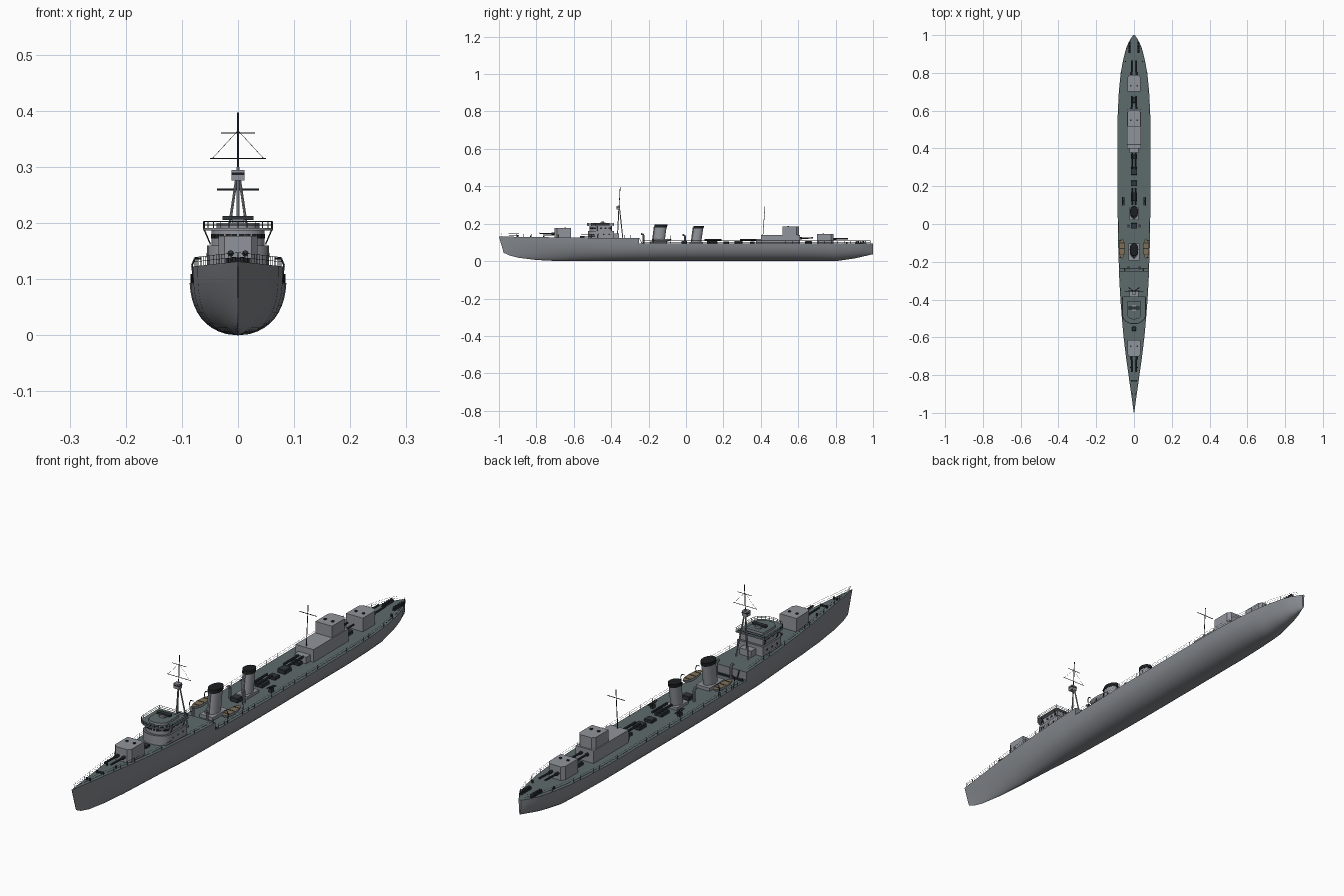
import bpy, bmesh, math
from mathutils import Vector, Matrix

if "Cube" in bpy.data.objects:
    bpy.data.objects.remove(bpy.data.objects["Cube"])

def material(name, r, g, b):
    m = bpy.data.materials.new(name)
    m.use_nodes = True
    m.diffuse_color = (r, g, b, 1)
    bsdf = next(n for n in m.node_tree.nodes if n.type == "BSDF_PRINCIPLED")
    bsdf.inputs["Base Color"].default_value = (r, g, b, 1)
    return m

HULL = material("hull grey", .23, .245, .265)
LIGHT = material("upperworks grey", .28, .295, .325)
DECK = material("deck green grey", .11, .145, .15)
DARK = material("dark fittings", .03, .037, .042)
BLACK = material("funnel black", .012, .013, .015)
WOOD = material("boat wood", .21, .16, .095)

def finish(name, bm, *mats):
    bmesh.ops.recalc_face_normals(bm, faces=bm.faces)
    me = bpy.data.meshes.new(name)
    bm.to_mesh(me)
    bm.free()
    for m in mats:
        me.materials.append(m)
    me.polygons.foreach_set("use_smooth", [True] * len(me.polygons))
    me.set_sharp_from_angle(angle=math.radians(35))
    ob = bpy.data.objects.new(name, me)
    bpy.context.collection.objects.link(ob)
    return ob

def box(name, mat, at, size, rot=0, bevel=0):
    """Box standing on its base point."""
    bm = bmesh.new()
    x, y, z = at
    m = Matrix.Translation((x, y, z + size[2] / 2)) @ Matrix.Rotation(rot, 4, "Z") @ Matrix.Diagonal((*size, 1))
    bmesh.ops.create_cube(bm, size=1, matrix=m)
    if bevel:
        bmesh.ops.bevel(bm, geom=bm.edges[:], offset=bevel, segments=1, affect="EDGES")
    return finish(name, bm, mat)

def tubes(name, mat, paths, r, sides=6):
    """Round bars along polylines, joined as one object."""
    bm = bmesh.new()
    for path in paths:
        for a, b in zip(path, path[1:]):
            a, b = Vector(a), Vector(b)
            d = b - a
            m = Matrix.Translation((a + b) / 2) @ d.to_track_quat("Z", "Y").to_matrix().to_4x4()
            bmesh.ops.create_cone(bm, cap_ends=True, segments=sides, radius1=r, radius2=r, depth=d.length, matrix=m)
    return finish(name, bm, mat)

def prism(name, mat, outline, z0, z1, roof=None):
    bm = bmesh.new()
    low = [bm.verts.new((x, y, z0)) for x, y in outline]
    high = [bm.verts.new((x, y, z1)) for x, y in outline]
    bm.faces.new(low)
    bm.faces.new(high).material_index = 1 if roof else 0
    for i in range(len(low)):
        j = (i + 1) % len(low)
        bm.faces.new((low[i], low[j], high[j], high[i]))
    return finish(name, bm, mat, *([roof] if roof else []))

def lerp(table, y):
    for (a, p), (b, q) in zip(table, table[1:]):
        if y <= b:
            return p + (q - p) * max(0, (y - a) / (b - a))
    return table[-1][1]

# Hull lines
BEAM = [(-.975, .001), (-.9, .013), (-.8, .029), (-.7, .043), (-.6, .055), (-.5, .064), (-.4, .072),
        (-.25, .080), (-.1, .085), (.05, .087), (.58, .087), (.7, .081), (.8, .071), (.88, .056),
        (.94, .039), (.98, .019), (1, .005)]
KEEL = [(-.975, .045), (-.95, .031), (-.9, .018), (-.8, .006), (-.68, 0), (.8, 0), (.9, .014), (1, .037)]
MAIN, BREAK = .093, -.25

def fore_z(y):
    return .123 + .009 * max(0, (BREAK - y) / .75) ** 1.5

def edge(y, z):
    """Point on the left side of the hull skin."""
    k = lerp(KEEL, y)
    t = min(1, max(0, (z - k) / (.125 - k)))
    full = min(1, max(0, (y + .975) / .6))
    f = (1 - (1 - t) ** (1.2 + 1.8 * full)) ** (.7 - .2 * full)
    rake = min(1, max(0, (-y - .8) / .175)) * .025 * (z - .045) / .086
    return Vector((lerp(BEAM, y) * f, y - rake, z))

def loft(name, ys, bottom, top, rows):
    bm = bmesh.new()
    rings = []
    for y in ys:
        b, t = bottom(y), top(y)
        side = [edge(y, b + (t - b) * (i / rows) ** 1.6) for i in range(rows + 1)]
        ring = [Vector((-p.x, p.y, p.z)) for p in reversed(side)] + side
        rings.append([bm.verts.new(p) for p in ring])
    for a, b in zip(rings, rings[1:]):
        for i in range(len(a) - 1):
            bm.faces.new((a[i], a[i + 1], b[i + 1], b[i]))
        bm.faces.new((a[0], b[0], b[-1], a[-1])).material_index = 1
    bm.faces.new(rings[0])
    bm.faces.new(rings[-1])
    bmesh.ops.remove_doubles(bm, verts=bm.verts, dist=.00005)
    return finish(name, bm, HULL, DECK)

stations = sorted({round(-.975 + .025 * i, 3) for i in range(79)} | {BREAK, .94, .99, 1})
loft("hull", stations, lambda y: lerp(KEEL, y), lambda y: MAIN, 10)
loft("forecastle", [y for y in stations if y <= BREAK], lambda y: MAIN, fore_z, 3)

# Guard rails
for s, side in ((1, "left"), (-1, "right")):
    for label, a, b, zf in (("fore", -.965, -.26, fore_z), ("main", -.23, .985, lambda y: MAIN)):
        n = round((b - a) / .035)
        feet = []
        for i in range(n + 1):
            y = a + (b - a) * i / n
            p = edge(y, zf(y))
            feet.append(Vector((s * max(p.x - .002, 0), p.y, p.z)))
        up = Vector((0, 0, .016))
        posts = [(p, p + up) for p in feet]
        tubes(f"{label}_rail_{side}", DARK, posts + [[p + up for p in feet], [p + up / 2 for p in feet]], .0004, 4)

# Gun mounts: shield, roof hatches and twin barrels
def gun_mount(name, y, z, h, d, barrel_z, reach):
    w, l = .035, .044
    outline = [(-w, -d * l), (w, -d * l), (w, d * l * .7), (w * .7, d * l), (-w * .7, d * l), (-w, d * l * .7)]
    prism(name + "_shield", LIGHT, [(x, y + v) for x, v in outline], z, z + h)
    for x in (-.016, .016):
        box(name + "_hatch", DARK, (x, y - d * .012, z + h), (.008, .008, .004))
    tubes(name + "_barrels", DARK, [[(x, y + d * l * .8, barrel_z), (x, y + d * reach, barrel_z + .002)]
                                    for x in (-.013, .013)], .0038, 8)
    tubes(name + "_sleeves", DARK, [[(x, y + d * l * .9, barrel_z), (x, y + d * (l + .016), barrel_z)]
                                    for x in (-.013, .013)], .0058, 8)

gun_mount("fore_gun", -.658, .122, .055, -1, .146, .125)
gun_mount("stern_gun", .745, MAIN, .052, 1, .118, .12)
box("aft_deckhouse", LIGHT, (0, .505, MAIN), (.076, .21, .048))
box("aft_deckhouse_step", LIGHT, (0, .39, MAIN), (.05, .03, .025))
gun_mount("aft_gun", .56, .141, .044, 1, .122, .118)

# Bridge: stacked tiers with rounded fronts
def tier(w, front, back, n=12):
    depth = w * .75
    arc = [(-w * math.cos(math.pi * i / n), front + depth - depth * math.sin(math.pi * i / n)) for i in range(n + 1)]
    return arc + [(w, back), (-w, back)]

prism("bridge_base", LIGHT, tier(.055, -.525, -.385), .12, .16, DECK)
prism("bridge_house", LIGHT, tier(.047, -.515, -.395), .16, .187)
prism("bridge_platform", LIGHT, tier(.062, -.53, -.385), .187, .1915, DECK)
prism("bridge_top", LIGHT, tier(.038, -.505, -.41), .19, .2, DECK)
rim = tier(.0615, -.529, -.386)
rim.append(rim[0])
tubes("bridge_rail", DARK, [[(x, y, z) for x, y in rim] for z in (.197, .203)]
      + [[(x, y, .19), (x, y, .203)] for x, y in rim], .0008, 4)
wall = tier(.047, -.515, -.395)
for (ax, ay), (bx, by) in zip(wall[:13], wall[1:13]):
    box("bridge_window", BLACK, ((ax + bx) / 2, (ay + by) / 2, .173), (.0085, .002, .008),
        math.atan2(by - ay, bx - ax))
for s in (-1, 1):
    for y in (-.455, -.43, -.408):
        box("bridge_side_window", BLACK, (s * .047, y, .173), (.002, .012, .008))
    tubes("platform_strut", DARK, [[(s * .049, y, .162), (s * .06, y, .188)] for y in (-.475, -.4)], .0012)
    tubes("base_scuttles", BLACK, [[(s * .05, y, .143), (s * .0558, y, .143)] for y in (-.47, -.44, -.41)], .004, 8)
box("rangefinder", DARK, (0, -.445, .206), (.056, .014, .007))
box("rangefinder_base", LIGHT, (0, -.445, .198), (.022, .03, .009))
box("bridge_back_house", LIGHT, (0, -.372, .12), (.05, .03, .028))

# Foremast and mainmast
tubes("foremast_pole", DARK, [[(0, -.367, .123), (0, -.352, .397)]], .0016)
tubes("foremast_legs", LIGHT, [[(0, -.367, .123), (0, -.358, .3)]]
      + [[(s * .026, -.338, .123), (0, -.357, .298)] for s in (-1, 1)], .0026)
box("lookout_nest", LIGHT, (0, -.362, .276), (.023, .02, .019))
box("lookout_opening", BLACK, (0, -.362, .286), (.0238, .0208, .004))
tubes("foremast_yards", DARK, [[(-w, y, z), (w, y, z)] for w, y, z in ((.05, -.356, .315), (.03, -.354, .361))], .001, 5)
tubes("foremast_stays", DARK, [[(s * .046, -.356, .315), (0, -.354, .365)] for s in (-1, 1)], .0004, 4)
tubes("mainmast", DARK, [[(0, .408, MAIN), (0, .422, .292)], [(-.037, .42, .26), (.037, .42, .26)]], .0014)

# Funnels: raked ovals with black caps
def funnel(name, y, height, rx, ry):
    for part, mat, a, b, grow in (("body", LIGHT, 0, .88, 1), ("cap", BLACK, .86, 1, 1.08)):
        bm = bmesh.new()
        bmesh.ops.create_cone(bm, cap_ends=True, segments=24, radius1=grow, radius2=grow, depth=1)
        for v in bm.verts:
            t = a if v.co.z < 0 else b
            v.co = Vector((v.co.x * rx, y + v.co.y * ry + t * .014, MAIN + height * t))
        finish(f"{name}_{part}", bm, mat)
    tubes(name + "_pipe", LIGHT, [[(0, y - ry, MAIN), (0, y - ry + .012, MAIN + height * .9)]], .004)

funnel("fore_funnel", -.148, .102, .021, .032)
funnel("aft_funnel", .054, .095, .02, .026)
box("fore_funnel_casing", LIGHT, (0, -.147, MAIN), (.056, .09, .012))
box("aft_funnel_casing", LIGHT, (0, .055, MAIN), (.05, .07, .01))

# Ship's boats, davits and cowl vents
for s, side in ((1, "left"), (-1, "right")):
    bm = bmesh.new()
    bmesh.ops.create_uvsphere(bm, u_segments=16, v_segments=10, radius=1)
    cut = bmesh.ops.bisect_plane(bm, geom=bm.verts[:] + bm.edges[:] + bm.faces[:], plane_co=(0, 0, .001),
                                 plane_no=(0, 0, 1), clear_outer=True)
    rim_edges = [e for e in cut["geom_cut"] if isinstance(e, bmesh.types.BMEdge)]
    for f in bmesh.ops.contextual_create(bm, geom=rim_edges)["faces"]:
        f.material_index = 1
    bmesh.ops.transform(bm, verts=bm.verts, matrix=Matrix.Translation((s * .064, -.13, .119)) @ Matrix.Diagonal((.016, .053, .018, 1)))
    finish(f"boat_{side}", bm, LIGHT, WOOD)
    for y in (-.16, -.13, -.1):
        box("boat_thwart", DARK, (s * .064, y, .119), (.025, .004, .001))
    tubes(f"davits_{side}", DARK, [[(s * .078, y, MAIN), (s * .082, y, .125), (s * .077, y, .137), (s * .066, y, .137)]
                                   for y in (-.175, -.085)], .0016)
    for y, top in ((-.228, .145), (-.006, .14)):
        tubes(f"cowl_vent_{side}", LIGHT, [[(s * .03, y, MAIN), (s * .03, y, top - .006), (s * .03, y - .004, top),
                                            (s * .03, y - .013, top)]], .0052, 10)
    # Light guns, depth charge racks and bollards
    box("light_gun_base", DARK, (s * .057, .12, MAIN), (.012, .016, .014))
    tubes("light_gun", DARK, [[(s * x, .098, .113), (s * x, .142, .108)] for x in (.053, .061)], .0022)
    box("charge_rack", DARK, (s * .023, .935, MAIN), (.009, .062, .005))
    tubes("depth_charges", DARK, [[(s * .018, .91 + .012 * i, .102), (s * .028, .91 + .012 * i, .102)]
                                  for i in range(5)], .005, 8)
    for y in (-.9, -.83, -.76):
        tubes("bollard", DARK, [[(s * lerp(BEAM, y) * .55, y, .12), (s * lerp(BEAM, y) * .55, y, fore_z(y) + .009)]], .0035, 8)
    tubes("stern_bollard", DARK, [[(s * .045, .86, MAIN), (s * .045, .86, .103)]], .0035, 8)
    tubes("break_ladder", DARK, [[(s * .05, -.235, MAIN), (s * .05, -.25, .124)]], .0016)

# Deck fittings down the centreline
for y, z, l, h in ((-.555, .122, .024, .012), (-.01, MAIN, .03, .016), (.145, MAIN, .045, .014), (.215, MAIN, .03, .012),
                   (.28, MAIN, .042, .016), (.355, MAIN, .024, .012), (.655, MAIN, .03, .014)):
    box("deck_locker", DARK, (0, y, z), (.034 if z < .1 else .02, l, h), bevel=.002)
box("break_coaming", DARK, (0, -.236, MAIN), (.15, .006, .005))
tubes("torpedo_tubes", DARK, [[(x, y - .045, .115), (x, y + .045, .115)] for y in (.145, .335) for x in (-.01, .01)], .0045, 8)
tubes("anchor_windlass", DARK, [[(-.012, -.83, .134), (.012, -.83, .134)]], .004, 8)
tubes("jackstaff", DARK, [[(0, -.985, .13), (0, -.988, .148)]], .0008, 4)
